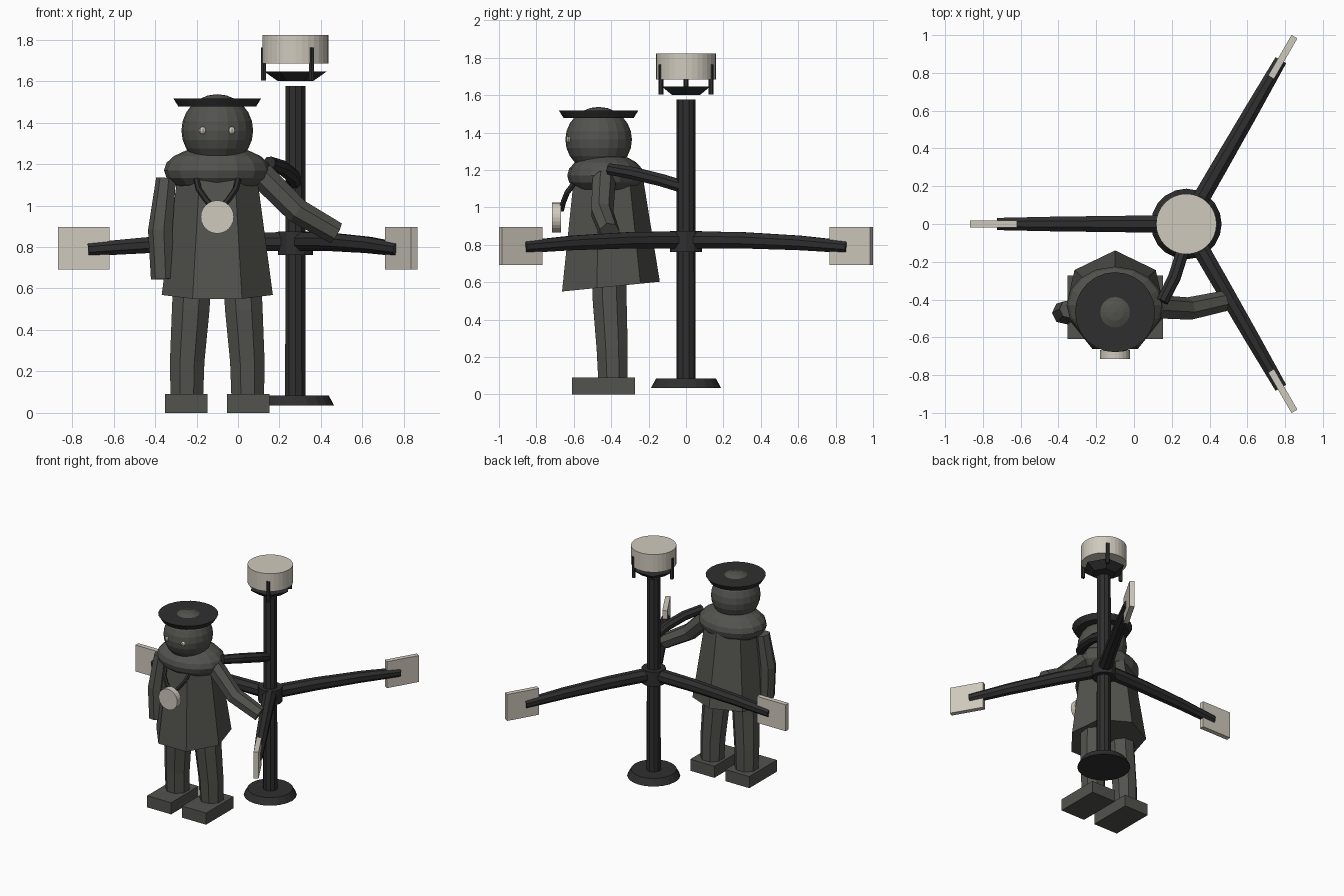
import bpy, bmesh
from math import sin, cos, pi, radians
from mathutils import Vector, Matrix

old = bpy.data.objects.get("Cube")
if old:
    bpy.data.objects.remove(old, do_unlink=True)


def material(name, rgb):
    m = bpy.data.materials.new(name)
    m.use_nodes = True
    colour = (*rgb, 1)
    m.diffuse_color = colour
    m.node_tree.nodes["Principled BSDF"].inputs["Base Color"].default_value = colour
    return m


CLOTH = material("grey cloth", (0.085, 0.085, 0.076))
IRON = material("dark iron", (0.028, 0.028, 0.029))
PALE = material("pale cream", (0.63, 0.59, 0.51))


def finish(name, bm, mat):
    bmesh.ops.recalc_face_normals(bm, faces=bm.faces)
    mesh = bpy.data.meshes.new(name)
    bm.to_mesh(mesh)
    bm.free()
    mesh.materials.append(mat)
    obj = bpy.data.objects.new(name, mesh)
    bpy.context.scene.collection.objects.link(obj)
    return obj


def cone(name, mat, centre, r1, r2, depth, sides, rot=Matrix()):
    bm = bmesh.new()
    bmesh.ops.create_cone(bm, cap_ends=True, segments=sides, radius1=r1, radius2=r2,
                          depth=depth, matrix=Matrix.Translation(centre) @ rot)
    return finish(name, bm, mat)


def box(name, mat, centre, size, rot=Matrix()):
    bm = bmesh.new()
    bmesh.ops.create_cube(bm, size=1, matrix=Matrix.Translation(centre) @ rot @ Matrix.Diagonal((*size, 1)))
    return finish(name, bm, mat)


def ball(name, mat, centre, radii, u=20, v=12):
    bm = bmesh.new()
    bmesh.ops.create_uvsphere(bm, u_segments=u, v_segments=v, radius=1,
                              matrix=Matrix.Translation(centre) @ Matrix.Diagonal((*radii, 1)))
    return finish(name, bm, mat)


def tube(name, mat, points, radii, sides=8):
    """Faceted tapered tube swept along a path."""
    pts = [Vector(p) for p in points]
    bm = bmesh.new()
    rings = []
    first = (pts[1] - pts[0]).normalized()
    side = first.cross(Vector((0, 0, 1)) if abs(first.z) < 0.8 else Vector((0, 1, 0)))
    for i, p in enumerate(pts):
        t = (pts[min(i + 1, len(pts) - 1)] - pts[max(i - 1, 0)]).normalized()
        side = (side - t * side.dot(t)).normalized()
        up = t.cross(side)
        angles = [2 * pi * (k + 0.5) / sides for k in range(sides)]
        rings.append([bm.verts.new(p + radii[i] * (cos(a) * side + sin(a) * up)) for a in angles])
    for a, b in zip(rings, rings[1:]):
        for k in range(sides):
            n = (k + 1) % sides
            bm.faces.new((a[k], a[n], b[n], b[k]))
    bm.faces.new(rings[0])
    bm.faces.new(rings[-1])
    return finish(name, bm, mat)


# Signpost: base, pole and collar
PX = 0.277
cone("post_base", IRON, (PX, 0, 0.06), 0.187, 0.16, 0.05, 20)
cone("post_pole", IRON, (PX, 0, 0.82), 0.052, 0.05, 1.515, 10)
cone("post_collar", IRON, (PX, 0, 0.818), 0.085, 0.085, 0.112, 12)

# Lamp with hexagonal cup and three brackets
cone("lamp_drum", PALE, (PX, 0, 1.753), 0.16, 0.16, 0.138, 32)
cone("lamp_cup", IRON, (PX, 0, 1.623), 0.085, 0.15, 0.046, 6, Matrix.Rotation(pi / 2, 4, 'Z'))

# Three radiating arms, each with a flat sign and a lamp bracket
for label, deg in (("right", 180), ("back", 60), ("front", -60)):
    a = radians(deg)
    d = Vector((cos(a), sin(a), 0))

    def along(r, z):
        return Vector((PX, 0, z)) + d * r

    tube(label + "_post_arm", IRON,
         [along(0.03, 0.826), along(0.35, 0.824), along(0.7, 0.81), along(1.0, 0.788)],
         [0.05, 0.047, 0.042, 0.035])
    spin = Matrix.Rotation(a, 4, 'Z')
    box(label + "_sign", PALE, along(1.021, 0.793), (0.248, 0.036, 0.205), spin)
    cone(label + "_lamp_bracket", IRON, along(0.155, 1.683), 0.014, 0.014, 0.16, 6)

# Curved support from the pole to the figure's shoulder
tube("shoulder_support", IRON,
     [(PX, 0, 1.105), (0.262, -0.13, 1.145), (0.215, -0.28, 1.182), (0.15, -0.41, 1.205)],
     [0.036, 0.036, 0.036, 0.033])

# Figure: head, brimmed hat, cowl
FX = -0.1
ball("head", CLOTH, (FX, -0.467, 1.362), (0.173, 0.178, 0.175))
cone("hat_brim", IRON, (FX, -0.467, 1.497), 0.187, 0.212, 0.04, 24)
ball("cowl", CLOTH, (FX, -0.43, 1.17), (0.257, 0.205, 0.118), 16, 10)

# Seven-sided coat, hem lifted at the back
bm = bmesh.new()
rings = []
for r, y, z, lift in ((0.275, -0.415, 0.575, 0.1), (0.19, -0.425, 1.19, 0.0)):
    angles = [pi / 2 + 2 * pi * k / 7 for k in range(7)]
    rings.append([bm.verts.new((FX + r * cos(a), y + r * sin(a), z + lift * r * sin(a)))
                  for a in angles])
for k in range(7):
    n = (k + 1) % 7
    bm.faces.new((rings[0][k], rings[0][n], rings[1][n], rings[1][k]))
for ring in rings:
    bm.faces.new(ring)
finish("coat", bm, CLOTH)

# Mirrored legs, shoes and eyes
for label, s in (("left", 1), ("right", -1)):
    tube(label + "_leg", CLOTH,
         [(FX + s * 0.115, -0.41, 0.75), (FX + s * 0.128, -0.408, 0.5),
          (FX + s * 0.145, -0.395, 0.25), (FX + s * 0.147, -0.39, 0.07)],
         [0.1, 0.098, 0.09, 0.085])
    box(label + "_shoe", CLOTH, (FX + s * 0.15, -0.441, 0.045), (0.206, 0.337, 0.09))
    ball(label + "_eye", PALE, (FX + s * 0.07, -0.627, 1.362), (0.018, 0.014, 0.018), 8, 6)

# Arms: one hanging, one reaching toward the post
tube("right_arm", CLOTH,
     [(-0.345, -0.45, 1.13), (-0.372, -0.47, 0.88), (-0.362, -0.475, 0.645)],
     [0.05, 0.062, 0.058], 7)
tube("left_arm", CLOTH,
     [(0.11, -0.44, 1.15), (0.285, -0.45, 0.975), (0.472, -0.41, 0.868)],
     [0.065, 0.062, 0.056], 7)

# Round medallion on a cord
cone("medallion", PALE, (FX, -0.692, 0.945), 0.08, 0.08, 0.048, 24, Matrix.Rotation(pi / 2, 4, 'X'))
half = [(0.1, -0.6, 1.125), (0.09, -0.635, 1.08), (0.055, -0.655, 1.03), (0.02, -0.665, 0.99)]
path = [(FX - x, y, z) for x, y, z in half] + [(FX + x, y, z) for x, y, z in reversed(half)]
tube("medallion_cord", IRON, path, [0.015] * len(path), 6)
